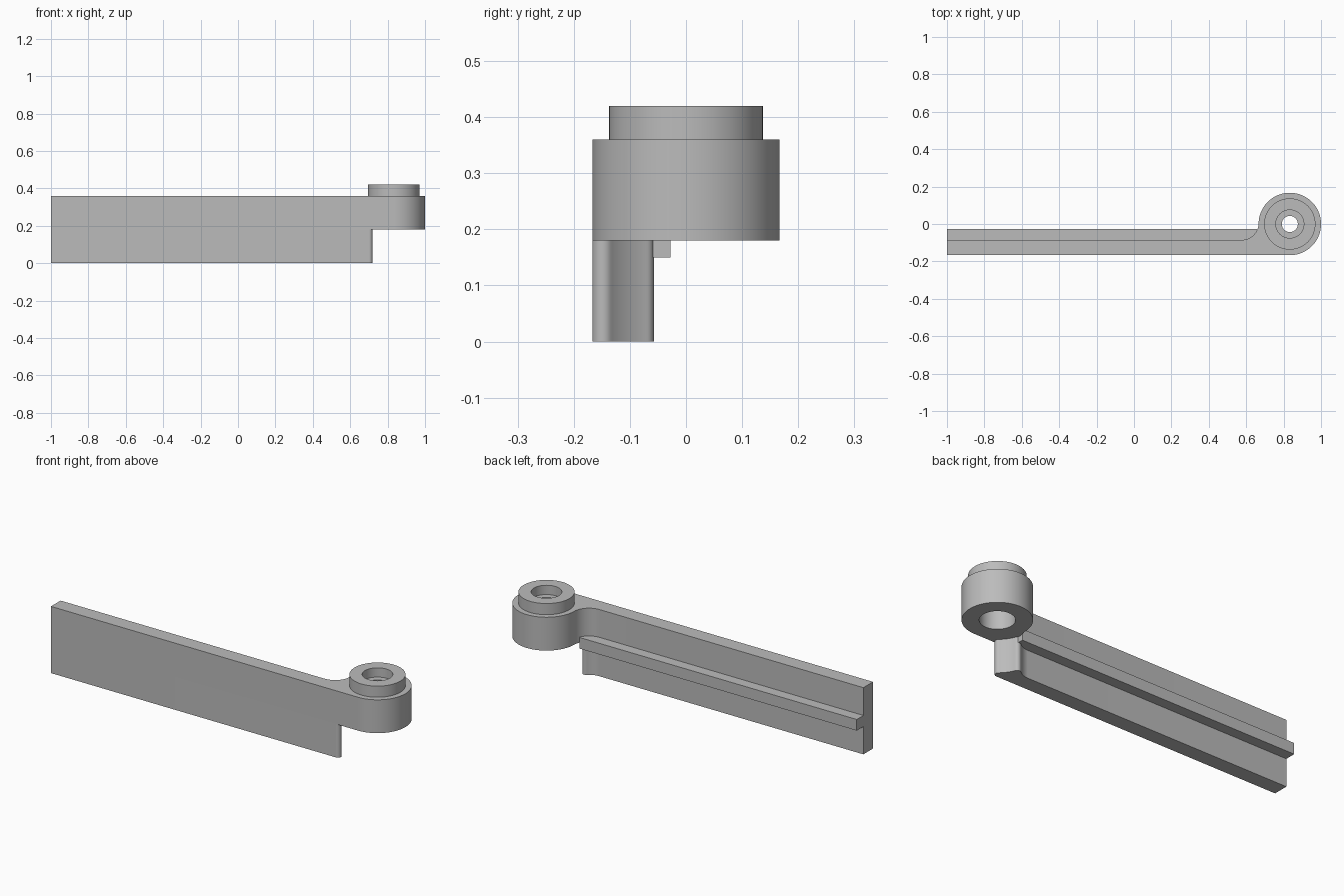
import bpy, bmesh
from math import cos, sin, pi, sqrt, atan2, radians
from mathutils import Vector

if "Cube" in bpy.data.objects:
    bpy.data.objects.remove(bpy.data.objects["Cube"])

grey = bpy.data.materials.new("plain grey")
grey.use_nodes = True
grey.diffuse_color = (0.5, 0.5, 0.5, 1)
grey.node_tree.nodes["Principled BSDF"].inputs["Base Color"].default_value = (0.5, 0.5, 0.5, 1)

# Main dimensions
HUB = Vector((0.833, 0.0))
HUB_R, CLEAR_R = 0.167, 0.18
FRONT, BACK, RIB_BACK = -0.167, -0.085, -0.028
TOP, MID = 0.36, 0.18
FILLET_R, ROUND_R = 0.09, 0.019


def arc(centre, r, start, end, steps):
    return [Vector((centre[0] + r * cos(a), centre[1] + r * sin(a)))
            for a in (start + (end - start) * i / steps for i in range(steps + 1))]


def angle(a, b):
    """Direction from a to b."""
    return atan2(b[1] - a[1], b[0] - a[0])


def finish(name, bm):
    bmesh.ops.remove_doubles(bm, verts=bm.verts[:], dist=1e-5)
    bmesh.ops.recalc_face_normals(bm, faces=bm.faces[:])
    mesh = bpy.data.meshes.new(name)
    bm.to_mesh(mesh)
    bm.free()
    mesh.materials.append(grey)
    ob = bpy.data.objects.new(name, mesh)
    bpy.context.collection.objects.link(ob)
    return ob


def extrude(name, outline, z0, z1):
    bm = bmesh.new()
    face = bm.faces.new([bm.verts.new((p[0], p[1], z0)) for p in outline])
    out = bmesh.ops.extrude_face_region(bm, geom=[face])
    moved = [v for v in out["geom"] if isinstance(v, bmesh.types.BMVert)]
    bmesh.ops.translate(bm, verts=moved, vec=(0, 0, z1 - z0))
    return finish(name, bm)


def activate(ob):
    bpy.ops.object.select_all(action='DESELECT')
    ob.select_set(True)
    bpy.context.view_layer.objects.active = ob


# Fillet circle touches both the plate back and the hub
fillet_y = BACK + FILLET_R
fillet = Vector((HUB.x - sqrt((HUB_R + FILLET_R) ** 2 - fillet_y ** 2), fillet_y))
to_fillet = angle(HUB, fillet)

# Upper arm: plate, round hub and fillet in one outline
upper = [Vector((-1, FRONT))]
upper += arc(HUB, HUB_R, -pi / 2, to_fillet % (2 * pi), 72)
upper += arc(fillet, FILLET_R, angle(fillet, HUB), -pi / 2, 16)[1:]
upper += [Vector((-1, BACK))]
upper_arm = extrude("upper_arm", upper, MID, TOP)

# Lower plate: hollow end clearing the hub, with both corners rounded
nose_y = FRONT + ROUND_R
reach = CLEAR_R + ROUND_R
nose = Vector((HUB.x - sqrt(reach ** 2 - nose_y ** 2), nose_y))
gap = (fillet - HUB).length
along = (gap ** 2 + reach ** 2 - (FILLET_R + ROUND_R) ** 2) / (2 * gap)
axis = (fillet - HUB).normalized()
tip = HUB + axis * along + Vector((-axis.y, axis.x)) * sqrt(reach ** 2 - along ** 2)

lower = [Vector((-1, FRONT))]
lower += arc(nose, ROUND_R, -pi / 2, angle(nose, HUB), 12)
lower += arc(HUB, CLEAR_R, angle(HUB, nose), angle(HUB, tip), 20)[1:]
lower += arc(tip, ROUND_R, angle(tip, HUB), angle(tip, fillet), 12)[1:]
lower += arc(fillet, FILLET_R, angle(fillet, tip), -pi / 2, 12)[1:]
lower += [Vector((-1, BACK))]
lower_plate = extrude("lower_plate", lower, 0, MID)

# Rib along the back
rib = extrude("rib", [(-1, BACK), (0.657, BACK), (0.657, RIB_BACK), (-1, RIB_BACK)],
              0.15, 0.21)

# Raised collar on the hub
collar = extrude("collar", arc(HUB, 0.137, 0, 2 * pi, 72)[:-1], TOP, 0.42)

# Stepped bore through hub and collar
bm = bmesh.new()
steps = [(0, 0.1), (0.085, 0.1), (0.085, 0.33), (0.043, 0.33),
         (0.043, 0.37), (0.075, 0.37), (0.075, 0.5), (0, 0.5)]
verts = [bm.verts.new((HUB.x + r, HUB.y, z)) for r, z in steps]
edges = [bm.edges.new(pair) for pair in zip(verts, verts[1:])]
bmesh.ops.spin(bm, geom=verts + edges, cent=(HUB.x, HUB.y, 0), axis=(0, 0, 1),
               angle=2 * pi, steps=64)
cutter = finish("bore_cutter", bm)
cutter.hide_render = True

for part in (upper_arm, collar):
    cut = part.modifiers.new("bore", 'BOOLEAN')
    cut.operation = 'DIFFERENCE'
    cut.solver = 'EXACT'
    cut.object = cutter
    activate(part)
    bpy.ops.object.modifier_apply(modifier=cut.name)
bpy.data.objects.remove(cutter)

# Smooth the round walls, keep edges crisp
for part in (upper_arm, lower_plate, collar):
    activate(part)
    bpy.ops.object.shade_smooth_by_angle(angle=radians(30))
